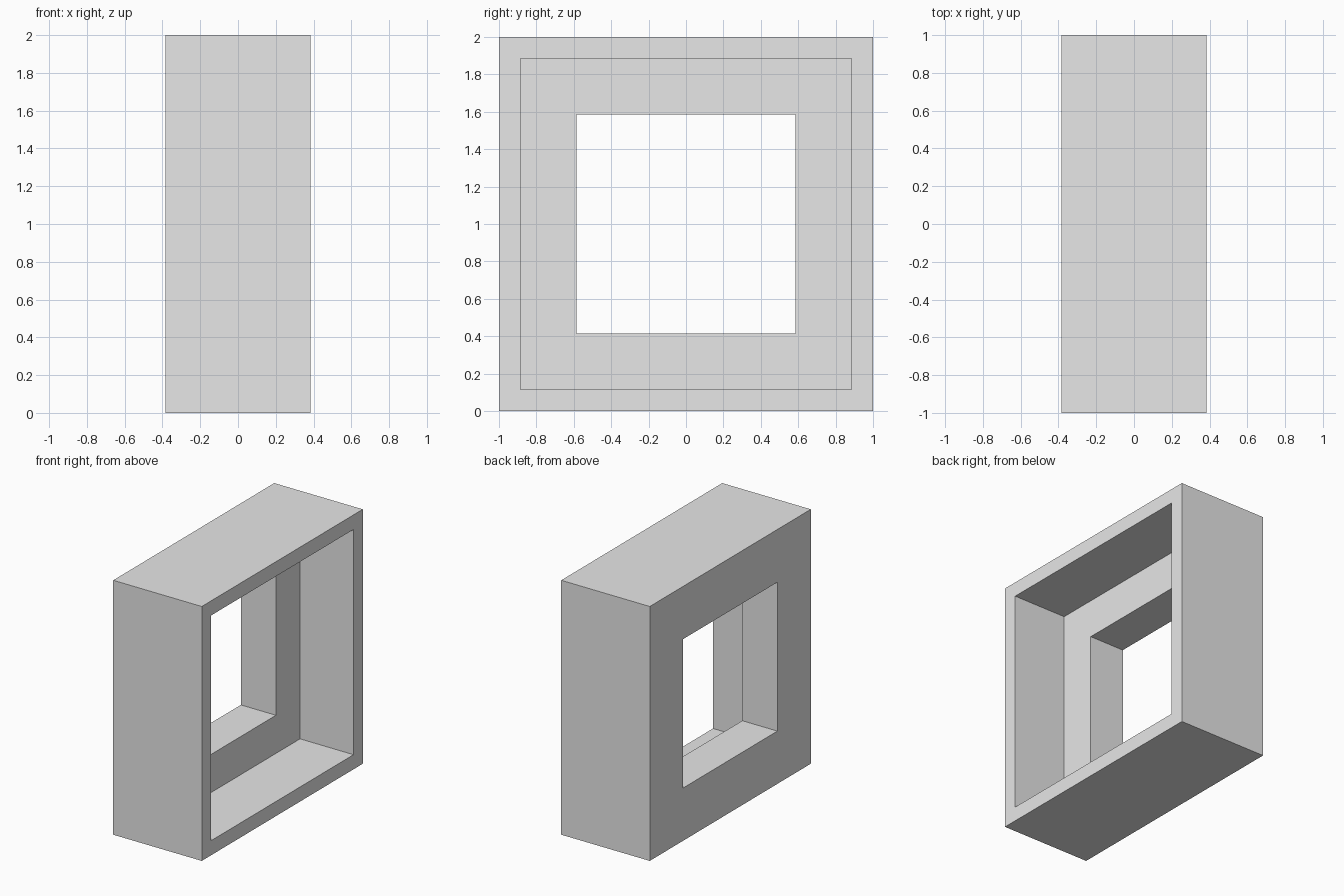
import bpy
import bmesh

cube = bpy.data.objects.get("Cube")
if cube:
    bpy.data.objects.remove(cube, do_unlink=True)

# Single plain grey
grey = bpy.data.materials.new("light_grey")
grey.use_nodes = True
colour = (0.8, 0.8, 0.8, 1)
grey.diffuse_color = colour
grey.node_tree.nodes["Principled BSDF"].inputs["Base Color"].default_value = colour

HALF_DEPTH = 0.385
STEP_X = -0.08      # floor of the wide recess
OUTER, RECESS, HOLE = 1.0, 0.885, 0.585

# Stepped cross-section of the frame wall: (x, half width of the square)
section = [
    (-HALF_DEPTH, OUTER),
    (HALF_DEPTH, OUTER),
    (HALF_DEPTH, RECESS),
    (STEP_X, RECESS),
    (STEP_X, HOLE),
    (-HALF_DEPTH, HOLE),
]
corners = [(-1, -1), (1, -1), (1, 1), (-1, 1)]

# Sweep the section around the four corners of the square
bm = bmesh.new()
rings = [[bm.verts.new((x, sy * r, 1 + sz * r)) for sy, sz in corners]
         for x, r in section]
for i, ring in enumerate(rings):
    following = rings[(i + 1) % len(rings)]
    for j in range(4):
        k = (j + 1) % 4
        bm.faces.new((ring[j], ring[k], following[k], following[j]))
bmesh.ops.recalc_face_normals(bm, faces=bm.faces)

mesh = bpy.data.meshes.new("square_frame")
bm.to_mesh(mesh)
bm.free()
mesh.materials.append(grey)
frame = bpy.data.objects.new("square_frame", mesh)
bpy.context.collection.objects.link(frame)
